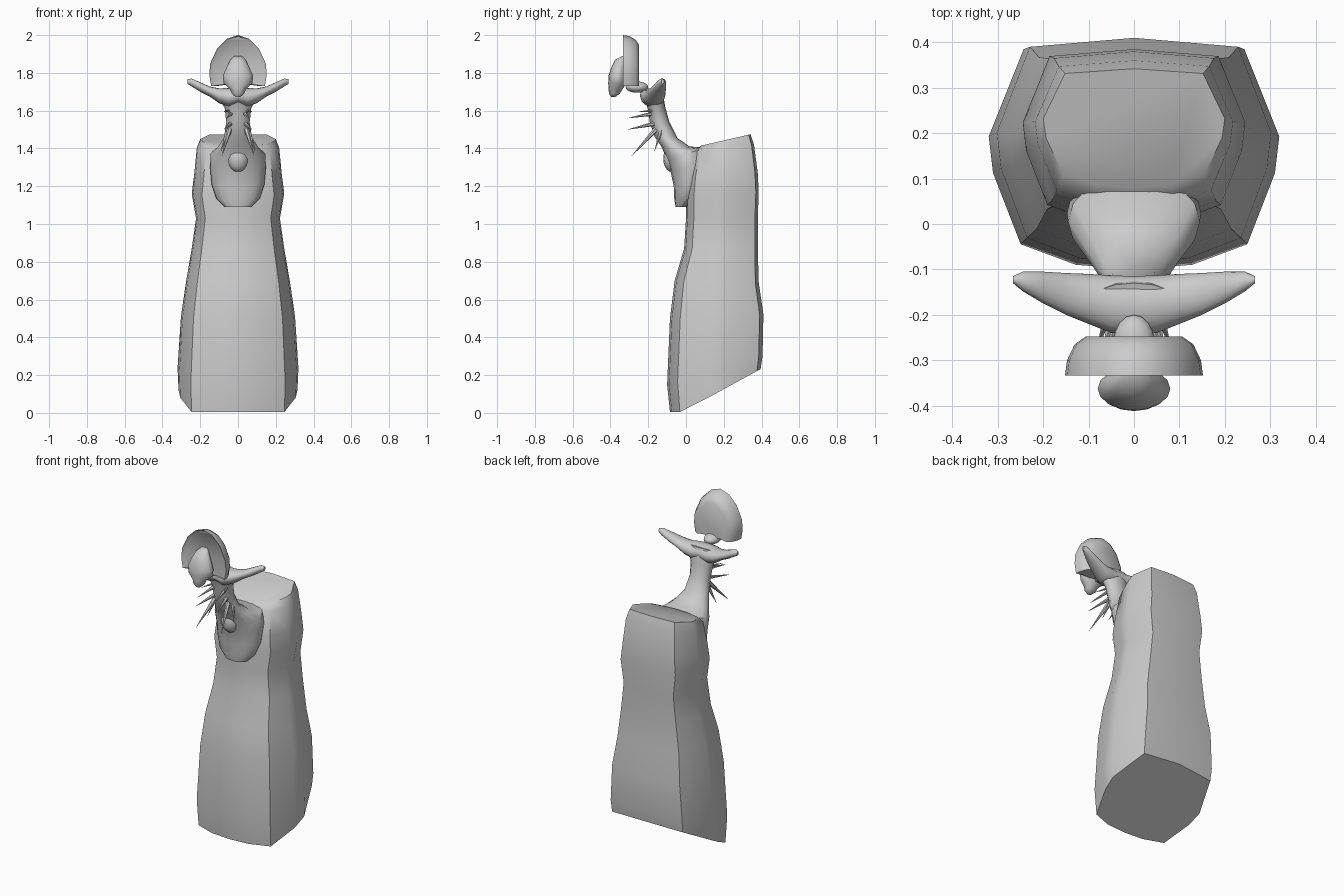
import bpy, bmesh, math
from mathutils import Vector

cube = bpy.data.objects.get("Cube")
if cube:
    bpy.data.objects.remove(cube, do_unlink=True)

grey = bpy.data.materials.new("plain grey")
grey.use_nodes = True
grey.diffuse_color = (0.6, 0.6, 0.6, 1)
grey.node_tree.nodes["Principled BSDF"].inputs["Base Color"].default_value = (0.6, 0.6, 0.6, 1)


def finish(name, bm, angle=45):
    bmesh.ops.recalc_face_normals(bm, faces=bm.faces)
    mesh = bpy.data.meshes.new(name)
    bm.to_mesh(mesh)
    bm.free()
    mesh.materials.append(grey)
    ob = bpy.data.objects.new(name, mesh)
    bpy.context.collection.objects.link(ob)
    bpy.ops.object.select_all(action='DESELECT')
    ob.select_set(True)
    bpy.context.view_layer.objects.active = ob
    bpy.ops.object.shade_smooth_by_angle(angle=math.radians(angle))
    return ob


def loft(name, rings, angle=45):
    """Skin a list of closed rings and cap both ends."""
    bm = bmesh.new()
    loops = [[bm.verts.new(p) for p in r] for r in rings]
    n = len(rings[0])
    for a, b in zip(loops, loops[1:]):
        for i in range(n):
            j = (i + 1) % n
            bm.faces.new((a[i], a[j], b[j], b[i]))
    bm.faces.new(loops[0])
    bm.faces.new(loops[-1])
    return finish(name, bm, angle)


def mirrored(half):
    """Complete a half outline that starts and ends on the centre line."""
    return half + [(-x, y) for x, y in half[-2:0:-1]]


# Body: faceted bag shape, slanted at the bottom and the top
section = mirrored([(0, 1), (0.76, 0.96), (1, 0.58), (0.97, 0.42),
                    (0.78, 0.11), (0.4, 0.02), (0, 0)])
body_rows = [  # half width, front y, back y, front z, back z
    (0.315, -0.085, 0.395, -0.03, 0.232),
    (0.32, -0.10, 0.405, 0.15, 0.30),
    (0.302, -0.085, 0.41, 0.50, 0.52),
    (0.275, -0.06, 0.385, 0.70, 0.69),
    (0.245, -0.01, 0.38, 0.87, 0.87),
    (0.222, 0.0, 0.38, 1.03, 1.03),
    (0.245, 0.0, 0.385, 1.15, 1.17),
    (0.232, 0.01, 0.38, 1.25, 1.27),
    (0.218, 0.04, 0.36, 1.38, 1.42),
    (0.20, 0.08, 0.342, 1.415, 1.475)]
loft("body", [[(x * w, f + (b - f) * t, max(0.005, zf + (zb - zf) * t)) for x, t in section]
              for w, f, b, zf, zb in body_rows], 40)

# Neck and chest: tilted oval rings
neck_rows = [
    (0.07, -0.055, 0.02, 1.09, 1.09),
    (0.115, -0.062, 0.06, 1.13, 1.14),
    (0.14, -0.065, 0.10, 1.20, 1.22),
    (0.148, -0.08, 0.13, 1.27, 1.34),
    (0.145, -0.10, 0.11, 1.34, 1.405),
    (0.105, -0.13, 0.02, 1.41, 1.41),
    (0.074, -0.165, -0.045, 1.46, 1.455),
    (0.062, -0.192, -0.088, 1.54, 1.54),
    (0.07, -0.20, -0.11, 1.60, 1.62),
    (0.095, -0.215, -0.12, 1.65, 1.68),
    (0.11, -0.235, -0.13, 1.69, 1.715)]
circle = [(math.sin(a), 0.5 - 0.5 * math.cos(a))
          for a in (math.tau * i / 16 for i in range(16))]
loft("neck", [[(x * w, f + (b - f) * t, zf + (zb - zf) * t) for x, t in circle]
              for w, f, b, zf, zb in neck_rows])

# Shoulder bar: tapered ovals running sideways with raised tips
bar_half = [  # x, front y, back y, bottom z, top z
    (0, -0.245, -0.115, 1.64, 1.72),
    (0.05, -0.24, -0.113, 1.62, 1.72),
    (0.10, -0.22, -0.11, 1.64, 1.718),
    (0.15, -0.20, -0.108, 1.675, 1.728),
    (0.20, -0.175, -0.105, 1.70, 1.75),
    (0.245, -0.148, -0.105, 1.728, 1.77),
    (0.267, -0.13, -0.115, 1.742, 1.767)]
bar_rows = [(-r[0],) + r[1:] for r in bar_half[:0:-1]] + bar_half
loft("shoulder_bar", [[(x, f + (b - f) * t, (lo + hi) / 2 + (hi - lo) / 2 * s)
                       for s, t in circle] for x, f, b, lo, hi in bar_rows])


def ellipsoid(name, centre, size):
    bm = bmesh.new()
    bmesh.ops.create_uvsphere(bm, u_segments=16, v_segments=10, radius=1)
    for v in bm.verts:
        v.co = Vector([c + s * p for c, s, p in zip(centre, size, v.co)])
    return finish(name, bm)


ellipsoid("throat", (0, -0.075, 1.345), (0.055, 0.045, 0.07))
ellipsoid("head_joint", (0, -0.26, 1.725), (0.045, 0.06, 0.03))

# Head crest: arched shield, narrower toward the back
crest = mirrored([(0, 2.0), (0.06, 1.98), (0.11, 1.93), (0.147, 1.85), (0.152, 1.79),
                  (0.142, 1.73), (0.08, 1.738), (0, 1.735)])
crest_rows = [(-0.322, 0.9, 0.97), (-0.334, 1, 1), (-0.30, 0.97, 0.98),
              (-0.265, 0.86, 0.9), (-0.248, 0.7, 0.8)]
loft("head_crest", [[(x * sx, y, 1.74 + (z - 1.74) * sz) for x, z in crest]
                    for y, sx, sz in crest_rows], 50)

# Face: hooded beak with a narrow lower tip
face_rows = [  # half width, front y, z
    (0.018, -0.335, 1.89), (0.04, -0.375, 1.87), (0.06, -0.395, 1.83),
    (0.08, -0.41, 1.785), (0.076, -0.412, 1.745), (0.042, -0.41, 1.715),
    (0.033, -0.408, 1.69), (0.012, -0.395, 1.672)]
face_back = [-0.315] * 5 + [-0.335, -0.35, -0.375]
loft("face", [[(x * w, f + (b - f) * t, z) for x, t in circle]
              for (w, f, z), b in zip(face_rows, face_back)])


# Neck spikes: thin cones, mirrored left and right
def spike(name, base, tip, radius):
    base, tip = Vector(base), Vector(tip)
    bm = bmesh.new()
    bmesh.ops.create_cone(bm, cap_ends=True, segments=6, radius1=radius, radius2=0.0005,
                          depth=(tip - base).length)
    turn = (tip - base).to_track_quat('Z', 'Y')
    for v in bm.verts:
        v.co = turn @ v.co + (base + tip) / 2
    finish(name, bm)


spikes = [
    ((0.035, -0.17, 1.585), (0.06, -0.31, 1.56), 0.012),
    ((0.04, -0.17, 1.53), (0.075, -0.31, 1.50), 0.012),
    ((0.045, -0.16, 1.50), (0.085, -0.288, 1.36), 0.014),
    ((0.055, -0.13, 1.50), (0.09, -0.167, 1.385), 0.012),
    ((0.04, -0.16, 1.60), (0.075, -0.25, 1.595), 0.010)]
for i, (b, t, r) in enumerate(spikes, 1):
    for side, s in (("left", 1), ("right", -1)):
        spike(f"neck_spike_{i}_{side}", (b[0] * s, *b[1:]), (t[0] * s, *t[1:]), r)
